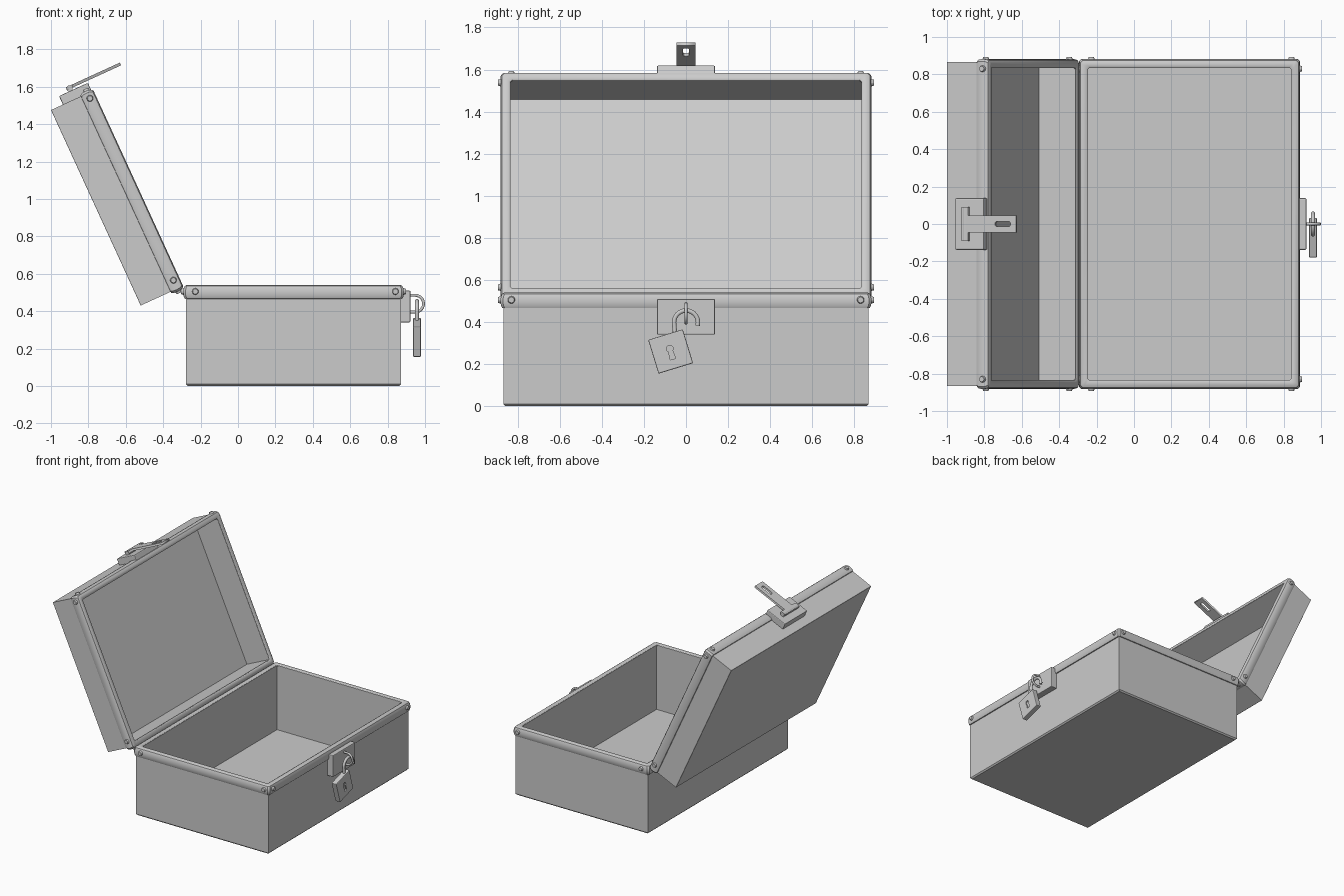
import bpy, bmesh
from math import sin, cos, pi, radians
from mathutils import Matrix, Vector

if "Cube" in bpy.data.objects:
    bpy.data.objects.remove(bpy.data.objects["Cube"])

L, HY = 1.15, 0.867          # tray length and half width


def finish(name, bm, mat=None, smooth=False):
    bmesh.ops.remove_doubles(bm, verts=bm.verts, dist=1e-5)
    bmesh.ops.recalc_face_normals(bm, faces=bm.faces)
    me = bpy.data.meshes.new(name)
    bm.to_mesh(me)
    bm.free()
    if mat is not None:
        me.transform(mat)
    ob = bpy.data.objects.new(name, me)
    bpy.context.collection.objects.link(ob)
    if smooth:
        bpy.ops.object.select_all(action='DESELECT')
        ob.select_set(True)
        bpy.context.view_layer.objects.active = ob
        bpy.ops.object.shade_smooth_by_angle(angle=radians(35))
    return ob


def sweep(name, profile, mat, chamfer=0.0, closed=False):
    """Sweep (offset, depth) points around the tray rectangle."""
    bm = bmesh.new()
    rings = []
    for d, z in profile:
        x0, x1, y = -d, L + d, HY + d
        c = chamfer
        pts = [(x0 + c, -y), (x1 - c, -y), (x1, -y + c), (x1, y - c),
               (x1 - c, y), (x0 + c, y), (x0, y - c), (x0, -y + c)]
        if not c:
            pts = [(x0, -y), (x1, -y), (x1, y), (x0, y)]
        rings.append([bm.verts.new((px, py, z)) for px, py in pts])
    n = len(rings[0])
    pairs = list(zip(rings, rings[1:])) + ([(rings[-1], rings[0])] if closed else [])
    for a, b in pairs:
        for i in range(n):
            j = (i + 1) % n
            bm.faces.new((a[i], a[j], b[j], b[i]))
    if not closed:
        bm.faces.new(rings[0])
        bm.faces.new(rings[-1])
    return finish(name, bm, mat, smooth=closed)


def box(name, lo, hi, mat=None, bevel=0.006):
    lo, hi = Vector(lo), Vector(hi)
    bm = bmesh.new()
    bmesh.ops.create_cube(bm, size=1, matrix=Matrix.Translation((lo + hi) / 2)
                          @ Matrix.Diagonal((hi - lo).to_4d()))
    bmesh.ops.bevel(bm, geom=bm.edges[:], offset=bevel, segments=2,
                    profile=0.5, affect='EDGES')
    return finish(name, bm, mat)


def tube(name, pts, r):
    cu = bpy.data.curves.new(name, 'CURVE')
    cu.dimensions = '3D'
    cu.bevel_depth, cu.bevel_resolution, cu.use_fill_caps = r, 3, True
    sp = cu.splines.new('POLY')
    sp.points.add(len(pts) - 1)
    for p, co in zip(sp.points, pts):
        p.co = (*co, 1)
    ob = bpy.data.objects.new(name, cu)
    bpy.context.collection.objects.link(ob)
    return ob


# tray frame: x away from hinge, z from the opening to the closed side
def tray(name, mat, depth, bottom_bevel, plate_z):
    b = bottom_bevel
    sweep(name + "_shell", [(-b, depth), (0, depth - b), (0, .006), (-.033, .006),
                            (-.033, depth - .03)], mat)
    sweep(name + "_rim", [(-.005, .075), (.007, .073), (.013, .06), (.015, .04),
                          (.013, .02), (.007, .006), (-.003, 0), (-.024, 0),
                          (-.030, .005), (-.030, .012), (-.005, .012)],
          mat, chamfer=.012, closed=True)
    # rivets on both sides of every corner
    bm = bmesh.new()
    for s in (-1, 1):
        spots = [((x, s * (HY + .016), .035), (0, s, 0)) for x in (.05, L - .03)]
        spots += [((L / 2 + s * (L / 2 + .016), y, .035), (s, 0, 0)) for y in (-.83, .83)]
        for p, d in spots:
            rot = Vector(d).to_track_quat('Z', 'Y').to_matrix().to_4x4()
            bmesh.ops.create_cone(bm, cap_ends=True, segments=12, radius1=.02, radius2=.014,
                                  depth=.02, matrix=Matrix.Translation(p) @ rot)
    finish(name + "_rivets", bm, mat)
    box(name + "_latch_plate", (L - .005, -.138, plate_z), (L + .05, .138, plate_z + .17), mat)


base_m = Matrix.Translation((-.278, 0, .54)) @ Matrix.Rotation(pi, 4, 'X')
a = radians(24.65)
u, n = Vector((-sin(a), 0, cos(a))), Vector((-cos(a), 0, -sin(a)))
lid_m = Matrix((u, (0, 1, 0), n)).transposed().to_4x4()
lid_m.translation = Vector((-.285, 0, .505)) + u * .03 - n * .005

tray("base", base_m, .54, .01, .03)
tray("lid", lid_m, .25, .001, .01)

# hasp arm with slot, hinged on the lid plate
cu = bpy.data.curves.new("hasp_arm", 'CURVE')
cu.dimensions, cu.fill_mode, cu.extrude = '2D', 'BOTH', .008
tee = [(-.19, -.046), (.09, -.046), (.09, -.09), (.128, -.09),
       (.128, .09), (.09, .09), (.09, .046), (-.19, .046)]
slot = [(-.113 + s * .032 + .014 * cos(t), .014 * sin(t))
        for s, t0 in ((1, -pi / 2), (-1, pi / 2))
        for t in (t0 + k * pi / 6 for k in range(7))]
for loop in (tee, slot):
    sp = cu.splines.new('POLY')
    sp.points.add(len(loop) - 1)
    sp.use_cyclic_u = True
    for p, co in zip(sp.points, loop):
        p.co = (*co, 0, 1)
arm = bpy.data.objects.new("hasp_arm", cu)
bpy.context.collection.objects.link(arm)
arm.matrix_world = lid_m @ Matrix(((0, 0, -1, 1.219), (0, 1, 0, 0), (1, 0, 0, 0), (0, 0, 0, 1)))

bm = bmesh.new()
bmesh.ops.create_cone(bm, cap_ends=True, segments=16, radius1=.017, radius2=.017, depth=.18,
                      matrix=Matrix.Translation((1.213, 0, .112)) @ Matrix.Rotation(pi / 2, 4, 'X'))
finish("hasp_barrel", bm, lid_m, smooth=True)

# staple on the base plate
tube("staple", [(.91, 0, .395)] + [(.947 + .045 * sin(t), 0, .44 - .045 * cos(t))
     for t in (k * pi / 12 for k in range(13))] + [(.91, 0, .485)], .008)

# open padlock hanging from the staple
PX = .957
tube("padlock_shackle", [(PX, .057 * cos(t), .398 + .057 * sin(t))
     for t in (radians(-15 + k * 205 / 16) for k in range(17))] + [(PX, -.05, .32)], .011)
lock_m = Matrix.Translation((PX, -.073, .26)) @ Matrix.Rotation(radians(17), 4, 'X')
body = box("padlock_body", (-.021, -.086, -.084), (.021, .086, .084), lock_m, .005)

# keyhole cut
hole = [(.016 * cos(t), .014 + .016 * sin(t))
        for t in (radians(-50 + k * 28) for k in range(11))] + [(-.013, -.038), (.013, -.038)]
bm = bmesh.new()
face = bm.faces.new([bm.verts.new((.012, y, z)) for y, z in hole])
ext = bmesh.ops.extrude_face_region(bm, geom=[face])
bmesh.ops.translate(bm, vec=(.03, 0, 0),
                    verts=[v for v in ext['geom'] if isinstance(v, bmesh.types.BMVert)])
cutter = finish("keyhole_cutter", bm, lock_m)
cutter.hide_render = True
cutter.hide_set(True)
mod = body.modifiers.new("keyhole", 'BOOLEAN')
mod.object, mod.operation, mod.solver = cutter, 'DIFFERENCE', 'EXACT'
